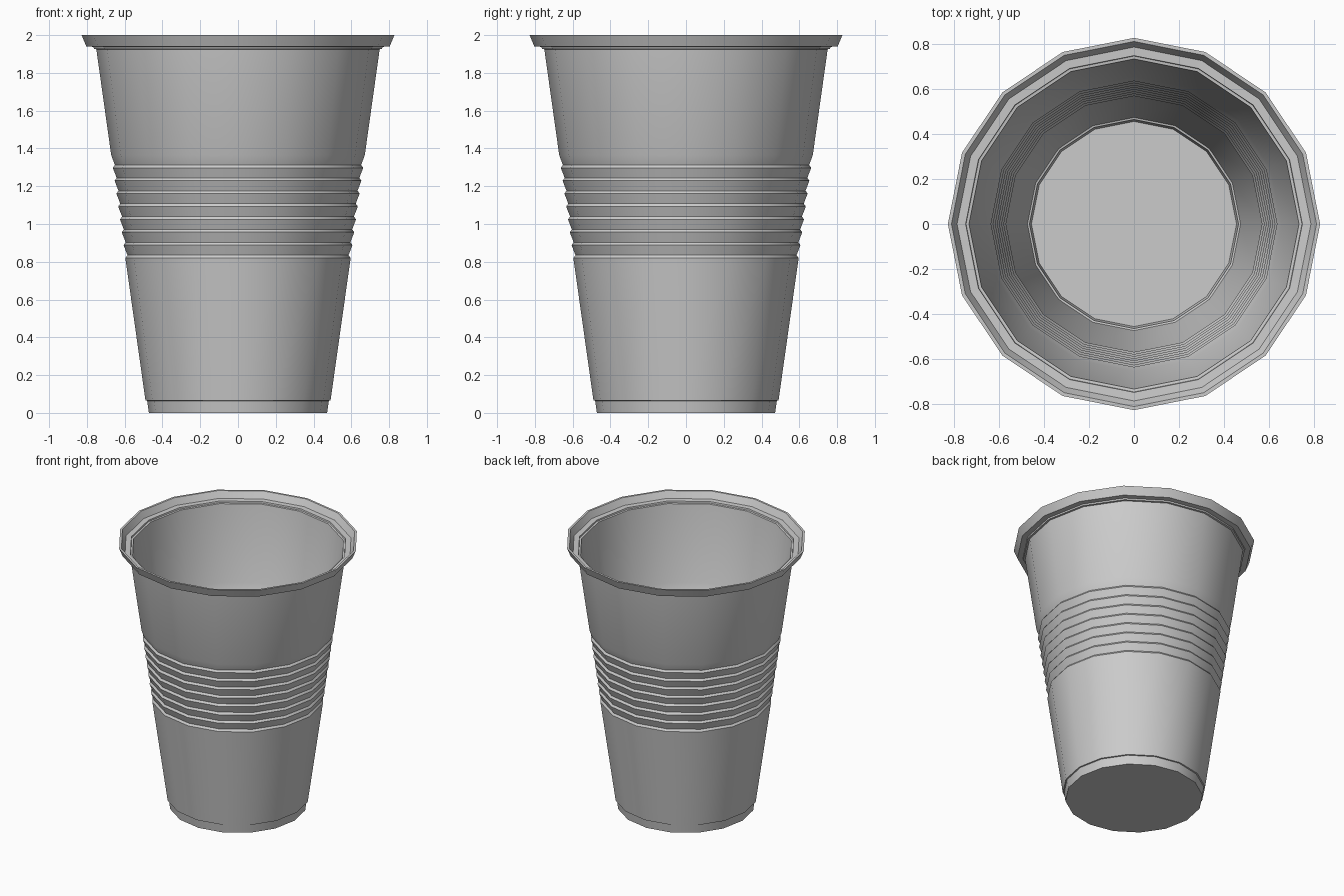
import bpy, bmesh, math

if "Cube" in bpy.data.objects:
    bpy.data.objects.remove(bpy.data.objects["Cube"])

SIDES = 16
WALL, LIFT = 0.016, 0.012   # wall thickness: sideways and upward


def wall_radius(z):
    return 0.49 + (z - 0.065) * 0.1395


# Outer profile (radius, height): foot with small step
outer = [(0.472, 0.0), (0.481, 0.064), (0.490, 0.066)]

# Eight grip ridges, each a short ledge over a tapering band
for i in range(8):
    z = 0.82 + i * 0.0682
    outer += [(wall_radius(z) + 0.001, z), (wall_radius(z) - 0.010, z + 0.015)]

# Upper wall, stepped neck and flared rim
outer += [(wall_radius(1.365), 1.365), (0.750, 1.925), (0.763, 1.927),
          (0.765, 1.938), (0.803, 1.940), (0.828, 2.0)]

# Inner skin follows the outer one, ending level with the rim top
inner = [(r - WALL, min(z + LIFT, 2.0)) for r, z in outer]
profile = outer + inner[::-1]

# Spin the profile into rings and cap both sides of the floor
bm = bmesh.new()
rings = []
for r, z in profile:
    rings.append([bm.verts.new((r * math.cos(2 * math.pi * k / SIDES),
                                r * math.sin(2 * math.pi * k / SIDES), z))
                  for k in range(SIDES)])
for a, b in zip(rings, rings[1:]):
    for k in range(SIDES):
        n = (k + 1) % SIDES
        bm.faces.new((a[k], a[n], b[n], b[k]))
bm.faces.new(rings[0][::-1])
bm.faces.new(rings[-1])
bmesh.ops.recalc_face_normals(bm, faces=bm.faces[:])

mesh = bpy.data.meshes.new("plastic_cup")
bm.to_mesh(mesh)
bm.free()
cup = bpy.data.objects.new("plastic_cup", mesh)
bpy.context.collection.objects.link(cup)

# Smooth round the wall, crisp at the ridges
bpy.context.view_layer.objects.active = cup
cup.select_set(True)
bpy.ops.object.shade_smooth_by_angle(angle=math.radians(30))
